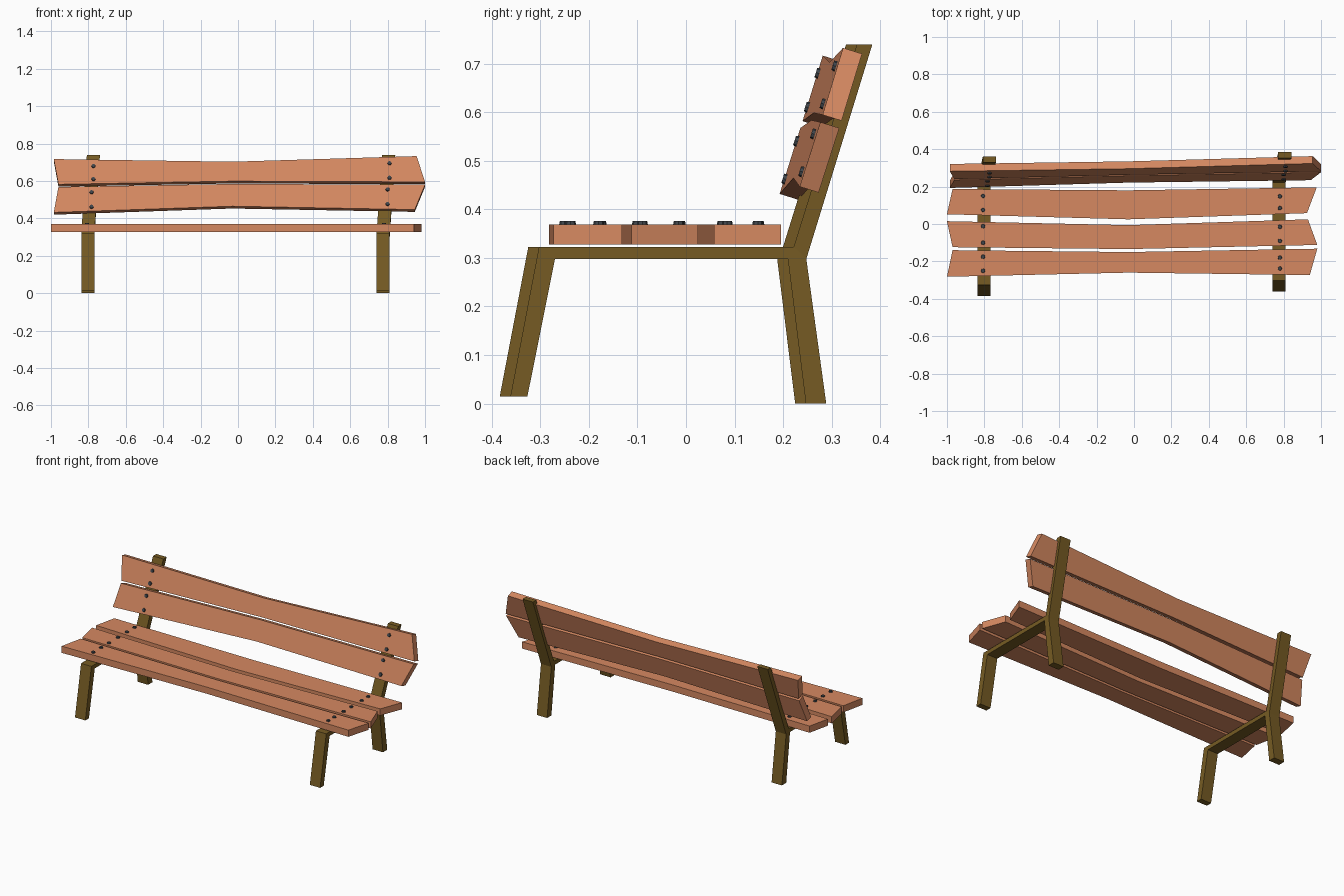
import bpy
import bmesh
from mathutils import Vector

if "Cube" in bpy.data.objects:
    bpy.data.objects.remove(bpy.data.objects["Cube"], do_unlink=True)


def make_material(name, colour):
    mat = bpy.data.materials.new(name)
    mat.use_nodes = True
    mat.diffuse_color = (*colour, 1)
    mat.node_tree.nodes["Principled BSDF"].inputs["Base Color"].default_value = (*colour, 1)
    return mat


WOOD = make_material("orange wood", (0.67, 0.25, 0.12))
FRAME = make_material("olive brown frame", (0.18, 0.105, 0.017))
STEEL = make_material("dark steel", (0.05, 0.06, 0.07))


def finish(bm, name, mat):
    bmesh.ops.recalc_face_normals(bm, faces=bm.faces)
    mesh = bpy.data.meshes.new(name)
    bm.to_mesh(mesh)
    bm.free()
    mesh.materials.append(mat)
    obj = bpy.data.objects.new(name, mesh)
    bpy.context.scene.collection.objects.link(obj)
    return obj


def thicken(bm, faces, offset):
    """Extrude faces along an offset into a closed solid."""
    geom = bmesh.ops.extrude_face_region(bm, geom=faces, use_keep_orig=True)["geom"]
    verts = [g for g in geom if isinstance(g, bmesh.types.BMVert)]
    bmesh.ops.translate(bm, verts=verts, vec=offset)


# Surfaces the planks lie on: each maps plank coordinates to a point
BACK_SLOPE = 0.312
BACK_NORMAL = Vector((0, -1, BACK_SLOPE)).normalized()
UP = Vector((0, 0, 1))


def on_seat(x, v):
    return Vector((x, v, 0.369))


def on_back(x, v):
    return Vector((x, 0.299 + 0.019 * x + BACK_SLOPE * (v - 0.712), v))


# Side frames: front leg, seat rail, rear leg and leaning post in one profile
PROFILE = [(-0.373, 0.014), (-0.338, 0.014), (-0.281, 0.298), (0.199, 0.298),
           (0.236, 0), (0.278, 0), (0.237, 0.298), (0.373, 0.74),
           (0.341, 0.74), (0.211, 0.323), (-0.314, 0.323)]
RAIL_TOP, LEAN, WIDTH = 0.323, 0.072, 0.07


def make_frame(name, x, shift):
    bm = bmesh.new()
    verts = [bm.verts.new((x - WIDTH / 2 + LEAN * max(0, z - RAIL_TOP), y + shift, z))
             for y, z in PROFILE]
    # post, rail and the two legs as separate convex faces
    for ids in ((0, 1, 2, 10), (2, 3, 9, 10), (3, 6, 9), (3, 4, 5, 6), (6, 7, 8, 9)):
        bm.faces.new([verts[i] for i in ids])
    thicken(bm, bm.faces[:], Vector((WIDTH, 0, 0)))
    finish(bm, name, FRAME)


make_frame("right_frame", -0.803, -0.011)
make_frame("left_frame", 0.776, 0.011)


# Planks: three cross lines (low point, high point), narrowing to the middle
def make_plank(name, place, normal, lines):
    bm = bmesh.new()
    cols = [[bm.verts.new(place(*p)) for p in line] for line in lines]
    faces = [bm.faces.new((a[0], b[0], b[1], a[1])) for a, b in zip(cols, cols[1:])]
    thicken(bm, faces, normal * -0.041)
    finish(bm, name, WOOD)


MID = -0.03
make_plank("front_seat_plank", on_seat, UP,
           [((-1, -0.282), (-0.97, -0.14)), ((MID, -0.26), (MID, -0.15)),
            ((0.94, -0.273), (0.98, -0.132))])
make_plank("middle_seat_plank", on_seat, UP,
           [((-0.97, -0.124), (-1, 0.015)), ((MID, -0.134), (MID, -0.006)),
            ((0.98, -0.112), (0.93, 0.025))])
make_plank("rear_seat_plank", on_seat, UP,
           [((-1, 0.052), (-0.97, 0.187)), ((MID, 0.025), (MID, 0.18)),
            ((0.925, 0.058), (0.977, 0.196))])
make_plank("lower_back_plank", on_back, BACK_NORMAL,
           [((-0.985, 0.432), (-0.96, 0.568)), ((MID, 0.465), (MID, 0.584)),
            ((0.945, 0.447), (1, 0.58))])
make_plank("upper_back_plank", on_back, BACK_NORMAL,
           [((-0.96, 0.582), (-0.985, 0.717)), ((MID, 0.599), (MID, 0.703)),
            ((1, 0.595), (0.955, 0.733))])


# Bolt heads, one row where planks cross each frame
def make_bolts(name, place, normal, spots):
    bm = bmesh.new()
    turn = normal.to_track_quat('Z', 'Y').to_matrix().to_4x4()
    for x, v in spots:
        made = bmesh.ops.create_cone(bm, cap_ends=True, segments=8, radius1=0.012,
                                     radius2=0.01, depth=0.01, matrix=turn)
        bmesh.ops.translate(bm, verts=made["verts"], vec=place(x, v) + normal * 0.002)
    finish(bm, name, STEEL)


make_bolts("right_seat_bolts", on_seat, UP,
           [(-0.807, v) for v in (-0.25, -0.175, -0.1, -0.012, 0.075, 0.15)])
make_bolts("left_seat_bolts", on_seat, UP,
           [(0.78, v) for v in (-0.238, -0.18, -0.09, -0.015, 0.085, 0.148)])
make_bolts("right_back_bolts", on_back, BACK_NORMAL,
           [(-0.783, 0.462), (-0.783, 0.54), (-0.773, 0.61), (-0.773, 0.68)])
make_bolts("left_back_bolts", on_back, BACK_NORMAL,
           [(0.8, 0.477), (0.8, 0.555), (0.81, 0.617), (0.81, 0.695)])
